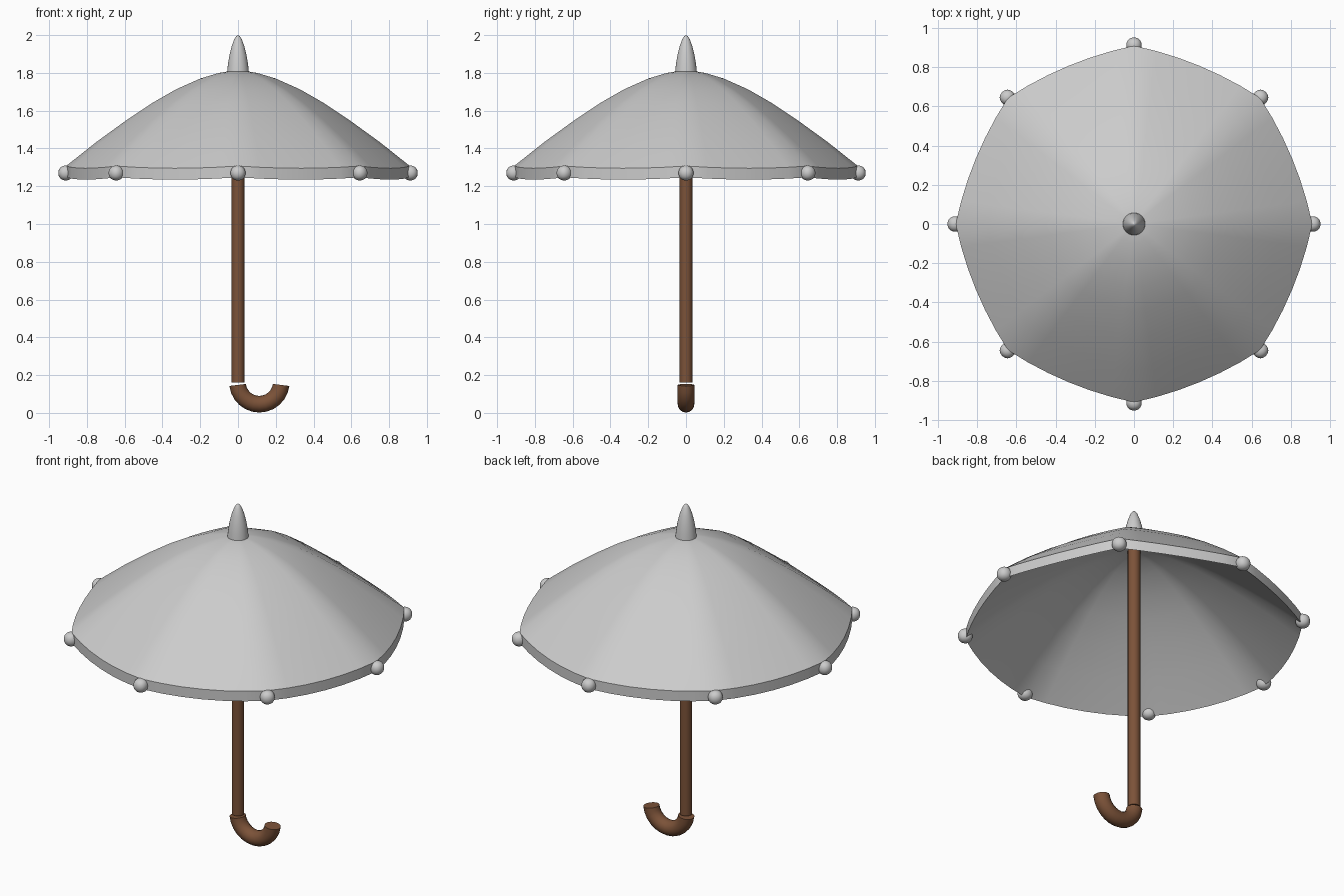
import bpy, bmesh, math
from math import cos, sin, pi, radians

cube = bpy.data.objects.get("Cube")
if cube:
    bpy.data.objects.remove(cube, do_unlink=True)


def material(name, color):
    m = bpy.data.materials.new(name)
    m.use_nodes = True
    m.diffuse_color = (*color, 1)
    m.node_tree.nodes["Principled BSDF"].inputs["Base Color"].default_value = (*color, 1)
    return m


grey = material("light grey", (0.6, 0.6, 0.6))
brown = material("brown wood", (0.2, 0.085, 0.04))


def finish(bm, name, mat, angle=40):
    bmesh.ops.recalc_face_normals(bm, faces=bm.faces)
    mesh = bpy.data.meshes.new(name)
    bm.to_mesh(mesh)
    bm.free()
    ob = bpy.data.objects.new(name, mesh)
    bpy.context.collection.objects.link(ob)
    mesh.materials.append(mat)
    bpy.ops.object.select_all(action="DESELECT")
    ob.select_set(True)
    bpy.context.view_layer.objects.active = ob
    bpy.ops.object.shade_smooth_by_angle(angle=radians(angle))
    return ob


def skin(bm, rings, closed_ends=True):
    """Bridge a list of vertex rings with quads."""
    for a, b in zip(rings, rings[1:]):
        n = len(a)
        for i in range(n):
            bm.faces.new((a[i], a[(i + 1) % n], b[(i + 1) % n], b[i]))
    if closed_ends:
        bm.faces.new(rings[0])
        bm.faces.new(rings[-1])


def lathe(name, profile, mat, sides):
    bm = bmesh.new()
    skin(bm, [[bm.verts.new((r * cos(2 * pi * i / sides), r * sin(2 * pi * i / sides), z))
               for i in range(sides)] for r, z in profile])
    return finish(bm, name, mat)


# Canopy: eight bulging panels, an outer and an inner shell joined by a rim band
RIBS, STEPS, DROP = 8, 6, 0.06
rib = [(0.03, 1.812), (0.1, 1.8), (0.2, 1.77), (0.33, 1.712), (0.45, 1.643),
       (0.59, 1.55), (0.75, 1.434), (0.91, 1.307)]


def canopy_ring(bm, r, z):
    ring = []
    for i in range(RIBS * STEPS):
        a = 2 * pi * i / (RIBS * STEPS)
        t = (i % STEPS) / STEPS
        sag = 4 * t * (1 - t)
        rr = r * (1 - 0.04 * sag)
        ring.append(bm.verts.new((rr * cos(a), rr * sin(a), z - 0.012 * sag * (r / 0.91) ** 2)))
    return ring


bm = bmesh.new()
outer = [canopy_ring(bm, r, z) for r, z in rib]
inner = [canopy_ring(bm, r, z - DROP) for r, z in reversed(rib)]
skin(bm, outer + inner)
finish(bm, "canopy", grey)

# Rib tips: rounded blocks at the corners of the rim
for k in range(RIBS):
    a = 2 * pi * k / RIBS
    bm = bmesh.new()
    bmesh.ops.create_cube(bm, size=0.094)
    tip = finish(bm, f"rib_tip_{k + 1}", grey, 80)
    tip.location = (0.912 * cos(a), 0.912 * sin(a), 1.27)
    tip.rotation_euler.z = a
    sub = tip.modifiers.new("round", "SUBSURF")
    sub.levels = sub.render_levels = 3
    for e in tip.data.edges:
        e.use_edge_sharp = False

# Finial on top
lathe("finial", [(0.058, 1.8), (0.054, 1.84), (0.046, 1.89), (0.034, 1.94),
                 (0.02, 1.978), (0.01, 1.994), (0.002, 2.0)], grey, 24)

# Shaft
lathe("shaft", [(0.034, 0.16), (0.034, 1.77)], brown, 16)

# Curved handle
R, TUBE, SIDES, SEGS = 0.116, 0.044, 16, 12
bm = bmesh.new()
rings = []
for s in range(SEGS + 1):
    a = radians(187 + 166 * s / SEGS)
    ring = []
    for i in range(SIDES):
        b = 2 * pi * i / SIDES
        d = R + TUBE * cos(b)
        ring.append(bm.verts.new((0.113 + d * cos(a), TUBE * sin(b), 0.162 + d * sin(a))))
    rings.append(ring)
skin(bm, rings)
finish(bm, "handle", brown)
